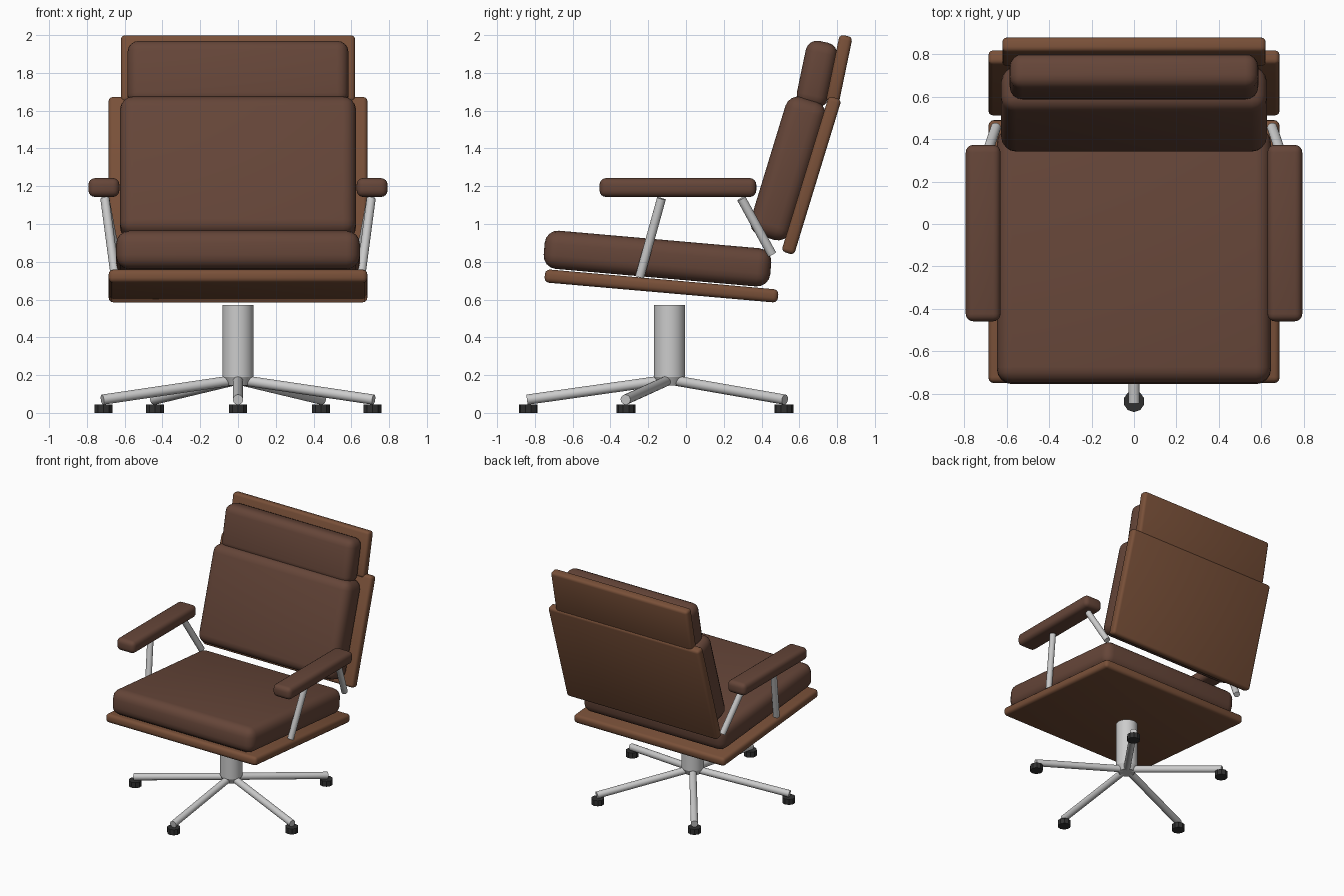
import bpy
from math import radians, sin, cos
from mathutils import Vector

if "Cube" in bpy.data.objects:
    bpy.data.objects.remove(bpy.data.objects["Cube"])


def material(name, rgb):
    m = bpy.data.materials.new(name)
    m.diffuse_color = (*rgb, 1)
    m.use_nodes = True
    m.node_tree.nodes["Principled BSDF"].inputs["Base Color"].default_value = m.diffuse_color
    return m


LEATHER = material("leather", (0.13, 0.06, 0.04))
WOOD = material("wood", (0.19, 0.08, 0.04))
RUBBER = material("rubber", (0.03, 0.03, 0.03))


def finish(ob, name, mat=None):
    ob.name = name
    if mat:
        ob.data.materials.append(mat)
    bpy.ops.object.shade_smooth_by_angle(angle=radians(35))
    return ob


def slab(name, loc, size, tilt, radius, segments, mat):
    """Rounded box leaning back about the x axis."""
    bpy.ops.mesh.primitive_cube_add(size=1, location=loc)
    ob = bpy.context.object
    ob.scale = size
    bpy.ops.object.transform_apply(location=False, rotation=False, scale=True)
    ob.rotation_euler.x = radians(-tilt)
    bev = ob.modifiers.new("round", 'BEVEL')
    bev.width, bev.segments = radius, segments
    bpy.ops.object.modifier_apply(modifier=bev.name)
    return finish(ob, name, mat)


def tube(name, a, b, r1, r2=None, sides=20, mat=None):
    """Straight tube from a to b, optionally tapered."""
    a, b = Vector(a), Vector(b)
    d = b - a
    bpy.ops.mesh.primitive_cone_add(vertices=sides, radius1=r1, radius2=r1 if r2 is None else r2,
                                    depth=d.length, location=(a + b) / 2,
                                    rotation=d.to_track_quat('Z', 'Y').to_euler())
    return finish(bpy.context.object, name, mat)


# Shell boards
slab("seat_board", (0, -0.13, 0.672), (1.37, 1.24, 0.07), 5, 0.025, 3, WOOD)
slab("back_board", (0, 0.664, 1.257), (1.37, 0.07, 0.86), 17, 0.022, 3, WOOD)
slab("head_board", (0, 0.811, 1.82), (1.24, 0.07, 0.36), 11.8, 0.022, 3, WOOD)

# Cushions
slab("seat_cushion", (0, -0.151, 0.817), (1.29, 1.204, 0.203), 5, 0.07, 4, LEATHER)
slab("back_cushion", (0, 0.54, 1.294), (1.25, 0.22, 0.766), 17, 0.07, 4, LEATHER)
slab("head_cushion", (0, 0.693, 1.793), (1.17, 0.168, 0.35), 11.8, 0.06, 4, LEATHER)

# Armrests and their struts
for side, s in (("left", -1), ("right", 1)):
    slab(f"{side}_armrest", (s * 0.71, -0.043, 1.193), (0.164, 0.83, 0.1), 0, 0.035, 4, LEATHER)
    tube(f"{side}_front_strut", (s * 0.65, -0.245, 0.72), (s * 0.705, -0.13, 1.135), 0.024)
    tube(f"{side}_rear_strut", (s * 0.65, 0.455, 0.84), (s * 0.705, 0.293, 1.135), 0.024)

# Pedestal
CY = -0.087
tube("column", (0, CY, 0.19), (0, CY, 0.57), 0.083, sides=32)
tube("hub", (0, CY, 0.145), (0, CY, 0.19), 0.06, 0.083, sides=32)

# Five star legs with feet
for i in range(5):
    a = radians(-90 + 72 * i)
    ux, uy = cos(a), sin(a)
    tube(f"base_leg_{i + 1}", (ux * 0.03, CY + uy * 0.03, 0.172),
         (ux * 0.755, CY + uy * 0.755, 0.07), 0.027)
    fx, fy = ux * 0.748, CY + uy * 0.748
    tube(f"foot_{i + 1}", (fx, fy, 0), (fx, fy, 0.045), 0.05, sides=10, mat=RUBBER)
